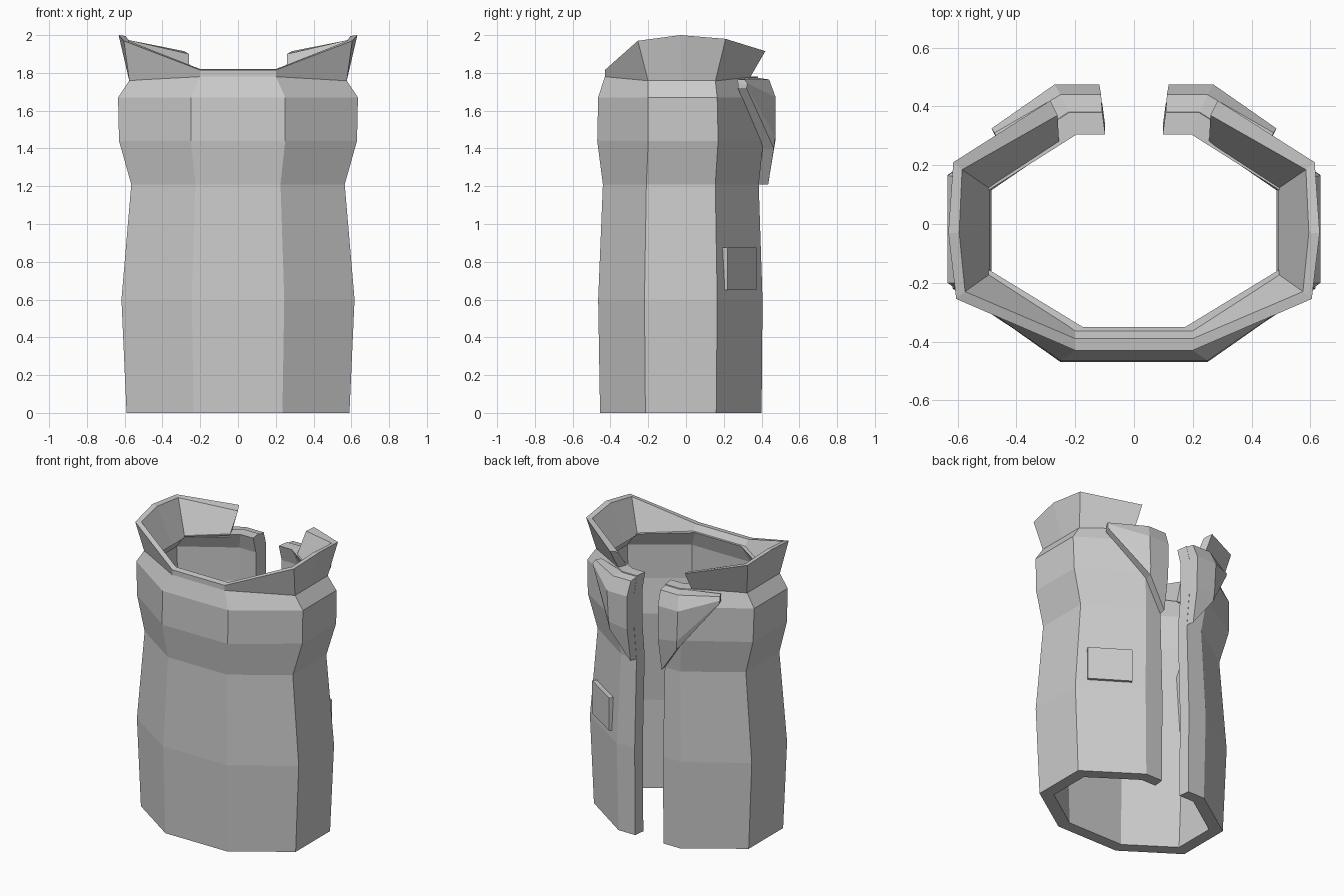
import bpy, bmesh
from mathutils import Vector


def loft(name, sections):
    """Join closed cross-sections in order and cap both ends."""
    bm = bmesh.new()
    rows = [[bm.verts.new(p) for p in s] for s in sections]
    n = len(rows[0])
    for a, b in zip(rows, rows[1:]):
        for i in range(n):
            j = (i + 1) % n
            bm.faces.new((a[i], a[j], b[j], b[i]))
    half = n // 2
    for row in (rows[0], rows[-1]):
        for i in range(half - 1):
            bm.faces.new((row[i], row[i + 1], row[n - 2 - i], row[n - 1 - i]))
    bmesh.ops.recalc_face_normals(bm, faces=bm.faces)
    me = bpy.data.meshes.new(name)
    bm.to_mesh(me)
    bm.free()
    ob = bpy.data.objects.new(name, me)
    bpy.context.collection.objects.link(ob)
    return ob


def flip(section):
    return [(-x, y, z) for x, y, z in section]


def mirrored(half):
    """Sections of the right half, front to back, extended to the left half."""
    return [flip(s) for s in reversed(half)] + half


# Body: rings of z, front x, front y, side x, side y front/back, back x, back y
rings = [
    (0.00, 0.235, -0.455, 0.590, -0.215, 0.160, 0.235, 0.400),
    (0.60, 0.245, -0.465, 0.617, -0.220, 0.165, 0.245, 0.405),
    (1.21, 0.225, -0.440, 0.565, -0.210, 0.155, 0.225, 0.385),
    (1.44, 0.250, -0.470, 0.630, -0.200, 0.170, 0.250, 0.410),
    (1.67, 0.250, -0.465, 0.635, -0.200, 0.165, 0.250, 0.410),
    (1.76, 0.200, -0.430, 0.575, -0.200, 0.155, 0.220, 0.380),
]
# Inward wall offset at front corner, side front, side back, back corner, opening
inset = [(-0.025, 0.08), (-0.08, 0.045), (-0.08, -0.04), (-0.025, -0.075), (-0.01, -0.075)]
body = []
for k, (dx, dy) in enumerate(inset):
    outer = []
    for z, fx, fy, sx, s0, s1, bx, by in rings:
        x, y = [(fx, fy), (sx, s0), (sx, s1), (bx, by), (0.108, by)][k]
        top = 0.02 if z > 1.7 and k in (0, 3, 4) else 0
        outer.append((x, y, z + top))
    inner = [(x + dx, y + dy, z) for x, y, z in reversed(outer)]
    body.append(outer + inner)
loft("vest_body", mirrored(body))

# Stand-up collar: outer base, outer rim, inner rim, inner base per station
collar = [
    [(0.20, -0.43, 1.78), (0.20, -0.43, 1.815), (0.20, -0.39, 1.82), (0.20, -0.355, 1.765)],
    [(0.575, -0.20, 1.755), (0.605, -0.255, 1.97), (0.575, -0.23, 1.968), (0.49, -0.17, 1.75)],
    [(0.575, -0.02, 1.755), (0.632, -0.03, 2.0), (0.595, -0.03, 1.995), (0.49, -0.02, 1.75)],
    [(0.575, 0.155, 1.755), (0.615, 0.21, 1.98), (0.585, 0.185, 1.975), (0.49, 0.12, 1.75)],
    [(0.28, 0.33, 1.76), (0.285, 0.42, 1.915), (0.26, 0.37, 1.90), (0.255, 0.27, 1.76)],
]
loft("collar", mirrored(collar))

# Pointed lapels beside the opening, folded over the top edge
lapel = [
    [(0.118, 0.435, 1.21), (0.118, 0.473, 1.44), (0.118, 0.475, 1.67), (0.112, 0.44, 1.765),
     (0.108, 0.375, 1.775), (0.108, 0.40, 1.67), (0.108, 0.40, 1.44), (0.108, 0.38, 1.21)],
    [(0.255, 0.465, 1.40), (0.26, 0.473, 1.46), (0.27, 0.475, 1.67), (0.25, 0.44, 1.765),
     (0.22, 0.375, 1.775), (0.24, 0.40, 1.67), (0.24, 0.40, 1.46), (0.24, 0.40, 1.40)],
    [(0.48, 0.32, 1.72), (0.483, 0.323, 1.73), (0.485, 0.325, 1.745), (0.475, 0.31, 1.765),
     (0.455, 0.27, 1.765), (0.46, 0.275, 1.745), (0.46, 0.275, 1.73), (0.46, 0.275, 1.72)],
]
loft("lapel_right", lapel)
loft("lapel_left", [flip(s) for s in lapel])

# Flat pocket patch on the right slanted back panel
along = Vector((-0.84, 0.542, 0))
out = Vector((0.542, 0.84, 0))
mid = Vector((0.437, 0.286, 0.0))
pocket = []
for s in (-0.14, 0.14):
    a = mid + along * s + out * 0.012
    b = a - out * 0.045
    pocket.append([(a.x, a.y, 0.65), (a.x, a.y, 0.875), (b.x, b.y, 0.875), (b.x, b.y, 0.65)])
loft("pocket_patch", pocket)
